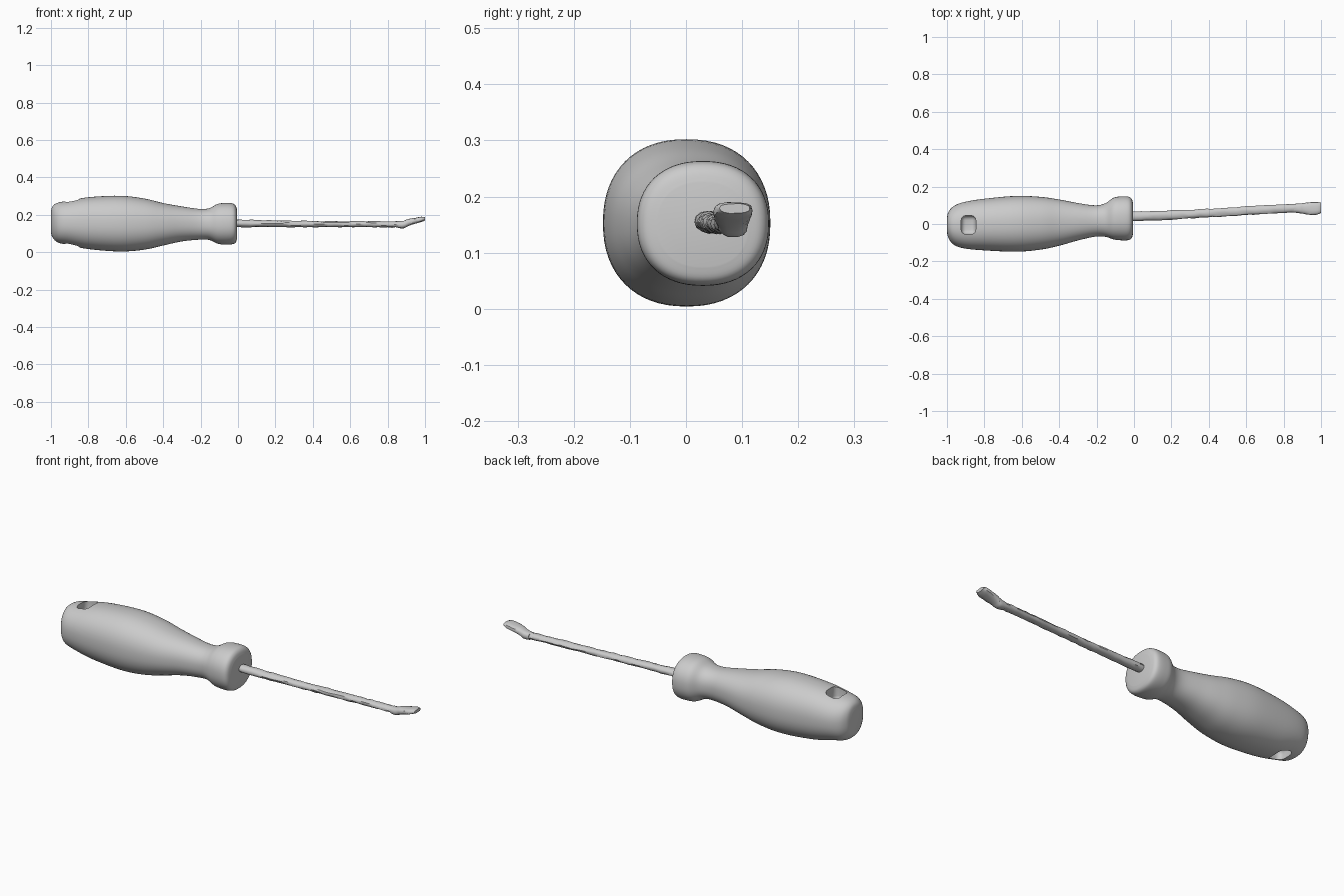
import bpy, bmesh, math, random
from mathutils import Vector

if "Cube" in bpy.data.objects:
    bpy.data.objects.remove(bpy.data.objects["Cube"])

random.seed(4)


def spline(rows, steps):
    """Catmull-Rom through rows of numbers."""
    out = []
    for i in range(len(rows) - 1):
        p = [rows[max(0, min(len(rows) - 1, i + k))] for k in (-1, 0, 1, 2)]
        for s in range(steps):
            t = s / steps
            out.append([0.5 * (2 * b + (c - a) * t + (2 * a - 5 * b + 4 * c - d) * t * t
                               + (3 * b - a - 3 * c + d) * t ** 3)
                        for a, b, c, d in zip(*p)])
    out.append(list(rows[-1]))
    return out


def loft(name, rows, sides, power, jitter=0.0):
    """Skin rows of (x, y min, y max, z min, z max) with superellipse rings."""
    bm = bmesh.new()
    rings = []
    for x, y0, y1, z0, z1 in rows:
        ring = []
        for k in range(sides):
            a = 2 * math.pi * k / sides
            c, s = math.cos(a), math.sin(a)
            cy = math.copysign(abs(c) ** (2 / power), c)
            cz = math.copysign(abs(s) ** (2 / power), s)
            j = [random.uniform(-jitter, jitter) for _ in range(3)]
            ring.append(bm.verts.new((x + j[0], (y0 + y1) / 2 + (y1 - y0) / 2 * cy + j[1],
                                      (z0 + z1) / 2 + (z1 - z0) / 2 * cz + j[2])))
        rings.append(ring)
    for a, b in zip(rings, rings[1:]):
        for k in range(sides):
            n = (k + 1) % sides
            bm.faces.new((a[k], a[n], b[n], b[k]))
    bm.faces.new(rings[0])
    bm.faces.new(rings[-1])
    bmesh.ops.recalc_face_normals(bm, faces=bm.faces)
    me = bpy.data.meshes.new(name)
    bm.to_mesh(me)
    bm.free()
    ob = bpy.data.objects.new(name, me)
    bpy.context.collection.objects.link(ob)
    return ob


def smooth(ob, degrees):
    bpy.ops.object.select_all(action='DESELECT')
    ob.select_set(True)
    bpy.context.view_layer.objects.active = ob
    bpy.ops.object.shade_smooth_by_angle(angle=math.radians(degrees))


# Handle: rounded butt, swelling grip, narrow neck and front collar
handle_rows = [
    (-1.00, -0.045, 0.035, 0.105, 0.215),
    (-0.992, -0.075, 0.065, 0.080, 0.245),
    (-0.965, -0.110, 0.095, 0.053, 0.264),
    (-0.91, -0.130, 0.117, 0.040, 0.275),
    (-0.80, -0.141, 0.135, 0.017, 0.294),
    (-0.63, -0.148, 0.150, 0.004, 0.302),
    (-0.50, -0.137, 0.145, 0.014, 0.287),
    (-0.40, -0.116, 0.131, 0.036, 0.263),
    (-0.30, -0.088, 0.112, 0.058, 0.245),
    (-0.21, -0.068, 0.100, 0.067, 0.232),
    (-0.155, -0.068, 0.110, 0.066, 0.235),
    (-0.11, -0.082, 0.140, 0.046, 0.258),
    (-0.07, -0.087, 0.147, 0.041, 0.263),
    (-0.03, -0.086, 0.146, 0.043, 0.261),
    (-0.012, -0.074, 0.134, 0.053, 0.248),
    (-0.005, -0.050, 0.110, 0.075, 0.225),
]
handle = loft("handle", spline(handle_rows, 5), 64, 2.25)

# Hanging-hole recesses cut into the top and underside of the butt
for name, z in (("top_recess_cutter", 0.295), ("bottom_recess_cutter", 0.010)):
    bpy.ops.mesh.primitive_cube_add(size=1, location=(-0.885, -0.005, z))
    cutter = bpy.context.object
    cutter.name = name
    cutter.scale = (0.078, 0.10, 0.17)
    bpy.ops.object.transform_apply(location=False, rotation=False, scale=True)
    bev = cutter.modifiers.new("round", 'BEVEL')
    bev.width = 0.025
    bev.segments = 4
    cutter.hide_render = True
    cut = handle.modifiers.new("recess", 'BOOLEAN')
    cut.object = cutter
    cut.solver = 'EXACT'
    bpy.context.view_layer.objects.active = handle
    bpy.ops.object.modifier_apply(modifier=cut.name)
    bpy.data.objects.remove(cutter)
smooth(handle, 35)

# Shaft: thin, slightly rough rod leaning towards the back
shaft_rows = [
    (-0.03, 0.014, 0.066, 0.135, 0.175),
    (0.20, 0.024, 0.072, 0.135, 0.170),
    (0.45, 0.039, 0.084, 0.134, 0.167),
    (0.70, 0.053, 0.100, 0.134, 0.166),
    (0.87, 0.062, 0.107, 0.132, 0.164),
]
shaft = loft("shaft", spline(shaft_rows, 8), 12, 2.0, 0.002)
smooth(shaft, 40)

# Blade: flattened, upturned flat tip
tip_rows = [
    (0.855, 0.062, 0.107, 0.130, 0.164),
    (0.885, 0.058, 0.110, 0.128, 0.168),
    (0.91, 0.054, 0.112, 0.140, 0.178),
    (0.945, 0.048, 0.117, 0.152, 0.184),
    (0.98, 0.050, 0.119, 0.162, 0.190),
    (1.00, 0.060, 0.114, 0.170, 0.187),
]
tip = loft("blade_tip", spline(tip_rows, 3), 14, 2.6, 0.0008)
smooth(tip, 40)
